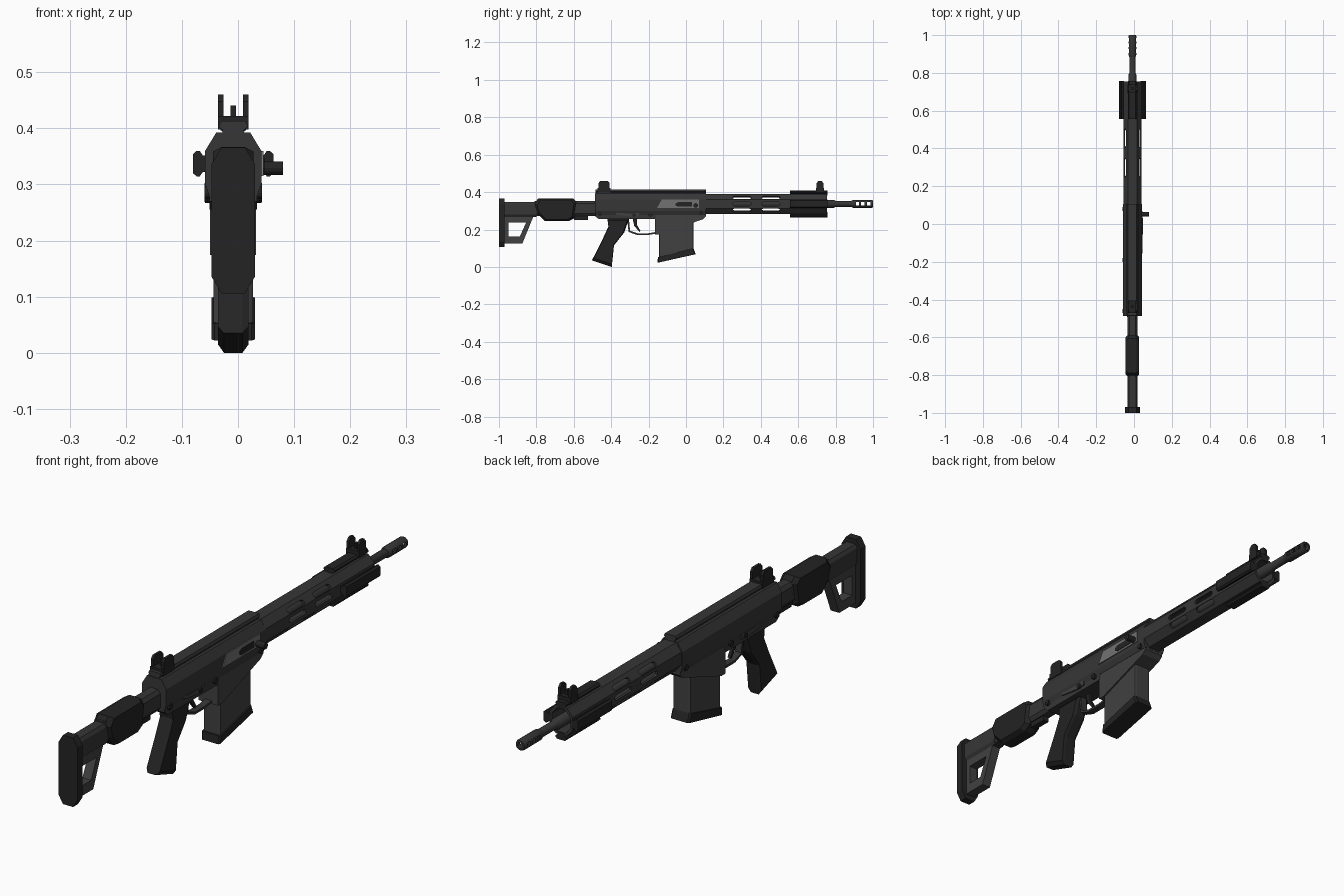
import bpy, bmesh, math
from mathutils import Vector

if "Cube" in bpy.data.objects:
    bpy.data.objects.remove(bpy.data.objects["Cube"])

CX = -0.0085      # centre plane of the body
BORE = 0.337      # height of the barrel axis


def material(name, v):
    m = bpy.data.materials.new(name)
    m.use_nodes = True
    m.diffuse_color = (v, v, v, 1)
    b = m.node_tree.nodes["Principled BSDF"]
    b.inputs["Base Color"].default_value = (v, v, v, 1)
    b.inputs["Roughness"].default_value = 0.7
    return m


BLACK = material("black polymer", 0.017)
CHARCOAL = material("charcoal metal", 0.037)
GREY = material("dark grey", 0.052)
STEEL = material("steel grey", 0.17)


def loft(name, rings, mat, cyclic=False):
    """Skin a row of equal rings; cap the ends unless cyclic."""
    bm = bmesh.new()
    rows = [[bm.verts.new(p) for p in r] for r in rings]
    pairs = list(zip(rows, rows[1:])) + ([(rows[-1], rows[0])] if cyclic else [])
    n = len(rows[0])
    for a, b in pairs:
        for i in range(n):
            j = (i + 1) % n
            bm.faces.new((a[i], a[j], b[j], b[i]))
    if not cyclic:
        bm.faces.new(rows[0])
        bm.faces.new(rows[-1])
    bmesh.ops.recalc_face_normals(bm, faces=bm.faces)
    me = bpy.data.meshes.new(name)
    bm.to_mesh(me)
    bm.free()
    me.materials.append(mat)
    ob = bpy.data.objects.new(name, me)
    bpy.context.scene.collection.objects.link(ob)
    return ob


def activate(ob):
    bpy.ops.object.select_all(action='DESELECT')
    ob.select_set(True)
    bpy.context.view_layer.objects.active = ob


def slab(name, pts, x0, x1, mat, chamfer=0.0, shrink=0.85):
    """Side profile (y, z) extruded across x, with optional chamfered cheeks."""
    my = sum(p[0] for p in pts) / len(pts)
    mz = sum(p[1] for p in pts) / len(pts)

    def ring(x, s):
        return [(CX + x, my + (y - my) * s, mz + (z - mz) * s) for y, z in pts]
    if chamfer:
        rings = [ring(x0, shrink), ring(x0 + chamfer, 1), ring(x1 - chamfer, 1), ring(x1, shrink)]
    else:
        rings = [ring(x0, 1), ring(x1, 1)]
    return loft(name, rings, mat)


def rect(y0, y1, z0, z1):
    return [(y0, z0), (y1, z0), (y1, z1), (y0, z1)]


def bar(name, pts, y0, y1, mat):
    """Cross-section (x, z) extruded along y."""
    return loft(name, [[(CX + x, y, z) for x, z in pts] for y in (y0, y1)], mat)


def octagon(w, z0, z1, cw, cz):
    return [(w, z0 + cz), (w, z1 - cz), (w - cw, z1), (cw - w, z1),
            (-w, z1 - cz), (-w, z0 + cz), (cw - w, z0), (w - cw, z0)]


def lathe(name, prof, mat, n=16):
    """Closed (y, radius) profile spun about the bore."""
    ang = [2 * math.pi * i / n for i in range(n)]
    ob = loft(name, [[(CX + r * math.cos(a), y, BORE + r * math.sin(a)) for a in ang]
                     for y, r in prof], mat, cyclic=True)
    activate(ob)
    bpy.ops.object.shade_smooth_by_angle(angle=math.radians(30))
    return ob


def pin(name, x0, x1, y, z, r, mat, n=12):
    ang = [2 * math.pi * i / n for i in range(n)]
    return slab(name, [(y + r * math.cos(a), z + r * math.sin(a)) for a in ang], x0, x1, mat)


def cut(ob, cutter):
    m = ob.modifiers.new("cut", 'BOOLEAN')
    m.object, m.operation, m.solver = cutter, 'DIFFERENCE', 'EXACT'
    activate(ob)
    bpy.ops.object.modifier_apply(modifier=m.name)
    bpy.data.objects.remove(cutter)


# Stock: butt pad, tube, open frame, cheek rest, latch
bar("butt_pad", octagon(0.039, 0.106, 0.366, 0.018, 0.03), -1.0, -0.97, BLACK)
bar("stock_body", octagon(0.026, 0.268, 0.348, 0.008, 0.012), -0.972, -0.8, CHARCOAL)
bar("buffer_tube", octagon(0.026, 0.272, 0.352, 0.01, 0.014), -0.81, -0.48, CHARCOAL)
outer = [(-0.973, 0.272), (-0.815, 0.272), (-0.875, 0.125), (-0.973, 0.125)]
inner = [(-0.95, 0.237), (-0.855, 0.237), (-0.888, 0.163), (-0.95, 0.163)]
loft("stock_frame", [[(CX + s * 0.018, y, z) for y, z in p] for p, s in
                     ((outer, -1), (outer, 1), (inner, 1), (inner, -1))], GREY, cyclic=True)
slab("cheek_rest", [(-0.813, 0.335), (-0.79, 0.367), (-0.605, 0.367), (-0.583, 0.345),
                    (-0.595, 0.262), (-0.625, 0.245), (-0.755, 0.245), (-0.8, 0.29)],
     -0.036, 0.036, BLACK, 0.016, 0.86)
slab("stock_latch", rect(-0.6, -0.525, 0.252, 0.275), -0.012, 0.012, BLACK)

# Receiver with top rail and sloping magazine well
bar("upper_receiver", [(0.042, 0.278), (0.05, 0.3), (0.05, 0.36), (0.03, 0.393),
                       (-0.03, 0.393), (-0.05, 0.36), (-0.05, 0.3), (-0.042, 0.278)],
    -0.487, 0.107, CHARCOAL)
bar("top_rail", [(0.019, 0.39), (0.019, 0.397), (0.026, 0.403), (0.022, 0.413),
                 (-0.022, 0.413), (-0.026, 0.403), (-0.019, 0.397), (-0.019, 0.39)],
    -0.485, 0.107, CHARCOAL)
slab("lower_receiver", [(-0.485, 0.3), (-0.485, 0.27), (-0.465, 0.255), (-0.165, 0.255),
                        (-0.15, 0.3)], -0.042, 0.042, CHARCOAL)
slab("magazine_well", [(-0.165, 0.3), (-0.165, 0.174), (-0.14, 0.174), (0.09, 0.255),
                       (0.106, 0.27), (0.106, 0.3)], -0.041, 0.041, GREY)

# Ejection port and charging handle
slab("port_cover", [(-0.155, 0.315), (0.07, 0.315), (0.07, 0.36), (-0.13, 0.36)], 0.048, 0.0535, STEEL)
slab("ejection_port", [(-0.055, 0.328), (-0.045, 0.323), (0.032, 0.323), (0.032, 0.347),
                       (-0.04, 0.347), (-0.055, 0.34)], 0.05, 0.0555, BLACK)
pin("charging_handle", 0.045, 0.0885, 0.052, 0.329, 0.012, BLACK)

# Pins and selector levers on both sides
for side, s in (("left", 1), ("right", -1)):
    for k, (y, z) in enumerate(((-0.46, 0.285), (-0.19, 0.28), (0.08, 0.292))):
        pin(f"{side}_pin_{k + 1}", s * 0.03, s * 0.0515, y, z, 0.011, BLACK)
    slab(f"{side}_selector", [(-0.375, 0.28), (-0.375, 0.29), (-0.29, 0.285), (-0.25, 0.29),
                              (-0.25, 0.272), (-0.29, 0.268)], s * 0.04, s * 0.047, GREY)
    pin(f"{side}_selector_hub", s * 0.04, s * 0.05, -0.277, 0.277, 0.01, BLACK)

# Grip, trigger and guard
slab("grip", [(-0.42, 0.258), (-0.415, 0.215), (-0.445, 0.15), (-0.503, 0.035), (-0.397, 0.0),
              (-0.385, 0.115), (-0.33, 0.185), (-0.305, 0.258)], -0.0275, 0.0275, BLACK, 0.011, 0.9)
slab("trigger_guard", [(-0.315, 0.257), (-0.307, 0.187), (-0.262, 0.171), (-0.2, 0.171),
                       (-0.16, 0.178), (-0.16, 0.187), (-0.2, 0.18), (-0.26, 0.18),
                       (-0.299, 0.193), (-0.305, 0.257)], -0.013, 0.013, CHARCOAL)
slab("trigger", [(-0.285, 0.257), (-0.262, 0.257), (-0.262, 0.225), (-0.243, 0.192),
                 (-0.25, 0.188), (-0.277, 0.22)], -0.006, 0.006, BLACK)

# Magazine with floor plate
slab("magazine", [(-0.145, 0.24), (0.04, 0.25), (0.04, 0.09), (-0.145, 0.045)],
     -0.035, 0.035, GREY, 0.006, 0.96)
slab("magazine_floor", [(-0.15, 0.052), (0.04, 0.1), (0.052, 0.068), (-0.153, 0.022)],
     -0.039, 0.039, BLACK, 0.006, 0.95)

# Hollow handguard with slots on the sides and diagonal faces
shell = octagon(0.048, 0.284, 0.39, 0.024, 0.029)
core = octagon(0.038, 0.294, 0.38, 0.019, 0.024)
guard = loft("handguard", [[(CX + x, y, z) for x, z in p] for p, y in
                           ((shell, 0.106), (shell, 0.755), (core, 0.755), (core, 0.106))],
             CHARCOAL, cyclic=True)
for deg in (0, 40, 140, 180, 220, 320):
    a = math.radians(deg)
    out = Vector((math.cos(a), 0, math.sin(a)))
    across = Vector((-math.sin(a), 0, math.cos(a)))
    slant = Vector((0, 0, 0)) if deg % 180 == 0 else out * 0.004
    for y0 in (0.25, 0.405):
        stadium = [(0, -.005), (.008, -.01), (.09, -.01), (.098, -.005),
                   (.098, .005), (.09, .01), (.008, .01), (0, .005)]
        cut(guard, loft("slot", [[Vector((CX, y0 + u, BORE)) + slant + out * d + across * v
                                  for u, v in stadium] for d in (0.03, 0.065)], CHARCOAL))

# Four accessory rails round the front of the handguard
half = [(0.044, 0.0145), (0.054, 0.0145), (0.06, 0.023), (0.065, 0.023), (0.0715, 0.017)]
section = half + [(r, -t) for r, t in reversed(half)]
for name, c, s in (("left", 1, 0), ("top", 0, 1), ("right", -1, 0), ("bottom", 0, -1)):
    bar(f"{name}_rail", [(r * c - t * s, BORE + r * s + t * c) for r, t in section],
        0.555, 0.757, BLACK)

# Barrel and ported muzzle brake
lathe("barrel", [(0.1, 0.021), (0.79, 0.021), (0.8, 0.016), (0.91, 0.016), (0.91, 0.008), (0.1, 0.008)], CHARCOAL)
brake = lathe("muzzle_brake", [(0.885, 0.017), (0.895, 0.021), (0.994, 0.021), (1.0, 0.018),
                               (1.0, 0.011), (0.885, 0.011)], CHARCOAL)
for y in (0.916, 0.946, 0.976):
    cut(brake, slab("port", rect(y - 0.0095, y + 0.0095, BORE - 0.009, BORE + 0.009), -0.05, 0.05, CHARCOAL))

# Iron sights: base, two rounded ears, centre post
for name, y0, y1 in (("rear", -0.468, -0.408), ("front", 0.698, 0.735)):
    slab(f"{name}_sight_base", rect(y0 - 0.004, y1 + 0.004, 0.398, 0.422), -0.027, 0.027, BLACK)
    for side, s in (("left", 1), ("right", -1)):
        slab(f"{name}_sight_{side}_ear", [(y0, 0.415), (y1, 0.415), (y1, 0.448), (y1 - 0.01, 0.46),
                                          (y0 + 0.01, 0.46), (y0, 0.448)], s * 0.017, s * 0.027, BLACK)
    mid = (y0 + y1) / 2
    slab(f"{name}_sight_post", rect(mid - 0.008, mid + 0.008, 0.415, 0.441), -0.005, 0.005, BLACK)
